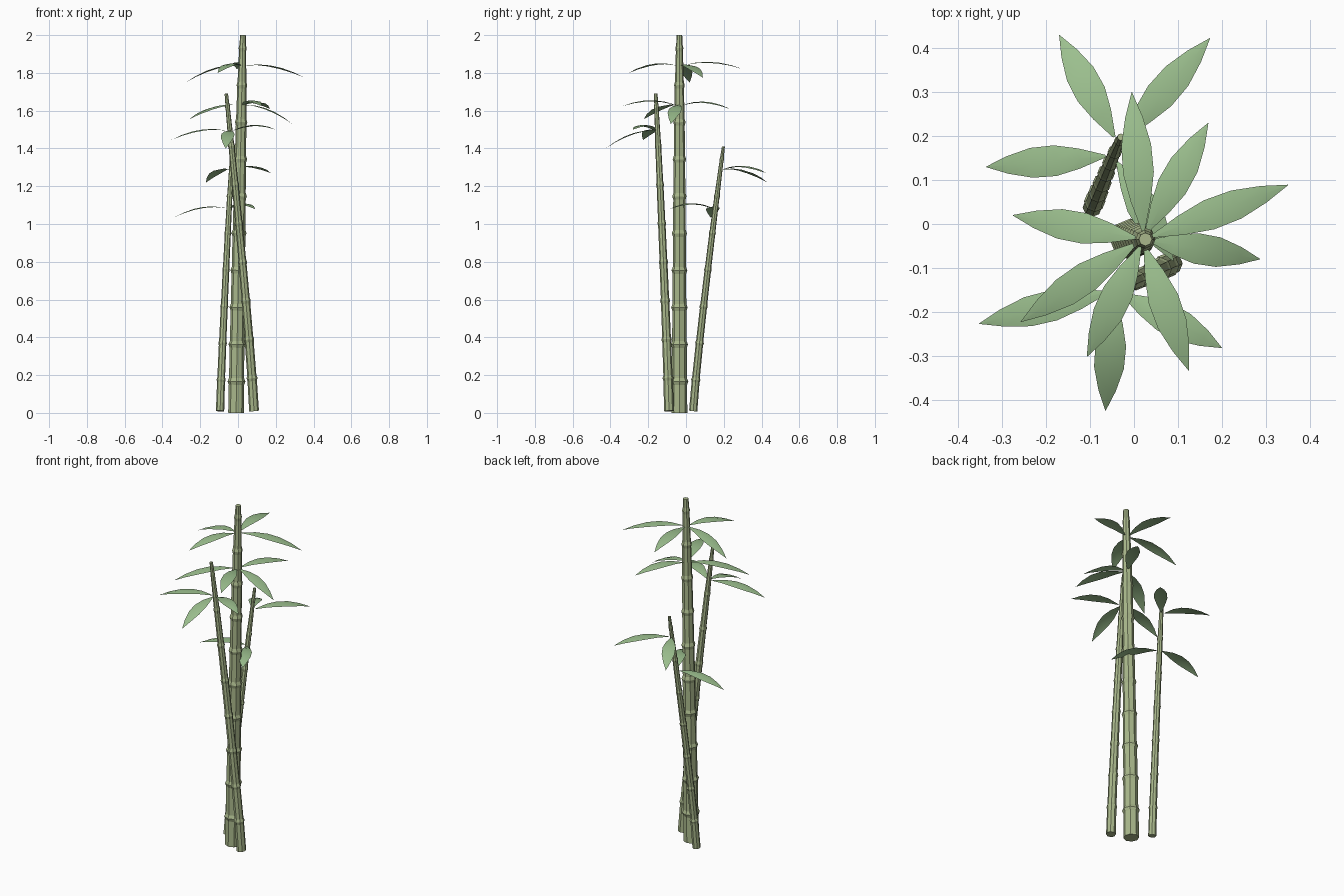
import bpy, bmesh, math
from mathutils import Vector

if "Cube" in bpy.data.objects:
    bpy.data.objects.remove(bpy.data.objects["Cube"])


def material(name, color):
    m = bpy.data.materials.new(name)
    m.diffuse_color = (*color, 1)
    m.use_nodes = True
    m.node_tree.nodes["Principled BSDF"].inputs["Base Color"].default_value = m.diffuse_color
    return m


stalk_mat = material("stalk_green", (0.40, 0.48, 0.26))
leaf_mat = material("leaf_green", (0.33, 0.52, 0.27))


def make_object(name, bm, mat):
    bmesh.ops.recalc_face_normals(bm, faces=bm.faces)
    me = bpy.data.meshes.new(name)
    bm.to_mesh(me)
    bm.free()
    me.materials.append(mat)
    ob = bpy.data.objects.new(name, me)
    bpy.context.collection.objects.link(ob)
    return ob


def axis_point(base, top, t):
    # stalks lean with a slight bow
    b, p = Vector(base), Vector(top)
    s = t ** 1.15
    return Vector((b.x + (p.x - b.x) * s, b.y + (p.y - b.y) * s, b.z + (p.z - b.z) * t))


def stalk(name, base, top, r0, r1, nodes, sides=8):
    bm = bmesh.new()
    axis = (Vector(top) - Vector(base)).normalized()
    u = axis.cross(Vector((0, 1, 0))).normalized()
    v = axis.cross(u)
    # raised rings at the nodes between plain segments
    stations = [(0, 1)]
    for i in range(1, nodes):
        t = (i - 0.15) / (nodes - 0.8)
        if t < 0.985:
            stations += [(t - 0.009, 1), (t, 1.17), (t + 0.009, 0.98)]
    stations.append((1, 1))
    rings = []
    for t, k in stations:
        r = (r0 + (r1 - r0) * (0.62 * t + 0.38 * t ** 8)) * k
        c = axis_point(base, top, t)
        rings.append([bm.verts.new(c + r * (u * math.cos(a) + v * math.sin(a)))
                      for a in (2 * math.pi * j / sides for j in range(sides))])
    for lo, hi in zip(rings, rings[1:]):
        for j in range(sides):
            n = (j + 1) % sides
            bm.faces.new((lo[j], lo[n], hi[n], hi[j]))
    bm.faces.new(rings[0])
    bm.faces.new(rings[-1])
    make_object(name, bm, stalk_mat)


# outline of a leaf: position along it, half width
OUTLINE = [(0, 0.003), (0.22, 0.023), (0.42, 0.035), (0.62, 0.034), (0.82, 0.020), (1, 0.0005)]


def leaf(name, root, tip):
    bm = bmesh.new()
    root, tip = Vector(root), Vector(tip)
    flat = Vector((tip.x - root.x, tip.y - root.y, 0)).normalized()
    root = root + flat * 0.018
    side = Vector((-flat.y, flat.x, 0))
    rows = []
    for t, w in OUTLINE:
        c = root.lerp(tip, t) + Vector((0, 0, 0.11 * t * (1 - t)))
        rows.append([bm.verts.new(c + side * w * s - Vector((0, 0, 0.15 * w * abs(s))))
                     for s in (-1, 0, 1)])
    for a, b in zip(rows, rows[1:]):
        for j in range(2):
            bm.faces.new((a[j], a[j + 1], b[j + 1], b[j]))
    for f in bm.faces:
        f.smooth = True
    ob = make_object(name, bm, leaf_mat)
    # keep the upper side facing up
    if sum(p.normal.z for p in ob.data.polygons) < 0:
        ob.data.flip_normals()


# each stalk: base, top, radii, node count, whorls of leaf tips by height
STALKS = {
    "tall_stalk": ((-0.01, -0.035, 0), (0.026, -0.035, 2.0), 0.042, 0.015, 11, {
        1.84: [(-0.005, 0.30, 1.82), (0.351, 0.089, 1.775), (-0.276, 0.02, 1.75), (-0.107, -0.302, 1.80)],
        1.63: [(0.169, 0.23, 1.61), (0.287, -0.08, 1.53), (-0.258, -0.223, 1.555), (0.125, -0.334, 1.625)]}),
    "middle_stalk": ((0.085, -0.09, 0.01), (-0.062, -0.16, 1.69), 0.026, 0.009, 9, {
        1.495: [(-0.353, -0.227, 1.445), (-0.065, -0.425, 1.40), (0.20, -0.282, 1.50)]}),
    "short_stalk": ((-0.095, 0.038, 0.01), (-0.03, 0.198, 1.41), 0.022, 0.008, 8, {
        1.29: [(-0.17, 0.43, 1.22), (0.173, 0.423, 1.27)],
        1.085: [(-0.337, 0.13, 1.035), (0.09, -0.085, 1.08)]}),
}

for name, (base, top, r0, r1, nodes, whorls) in STALKS.items():
    stalk(name, base, top, r0, r1, nodes)
    for z, tips in whorls.items():
        root = axis_point(base, top, (z - base[2]) / (top[2] - base[2]))
        for i, tip in enumerate(tips):
            leaf(f"{name}_leaf_{int(z * 100)}_{i + 1}", root, tip)
